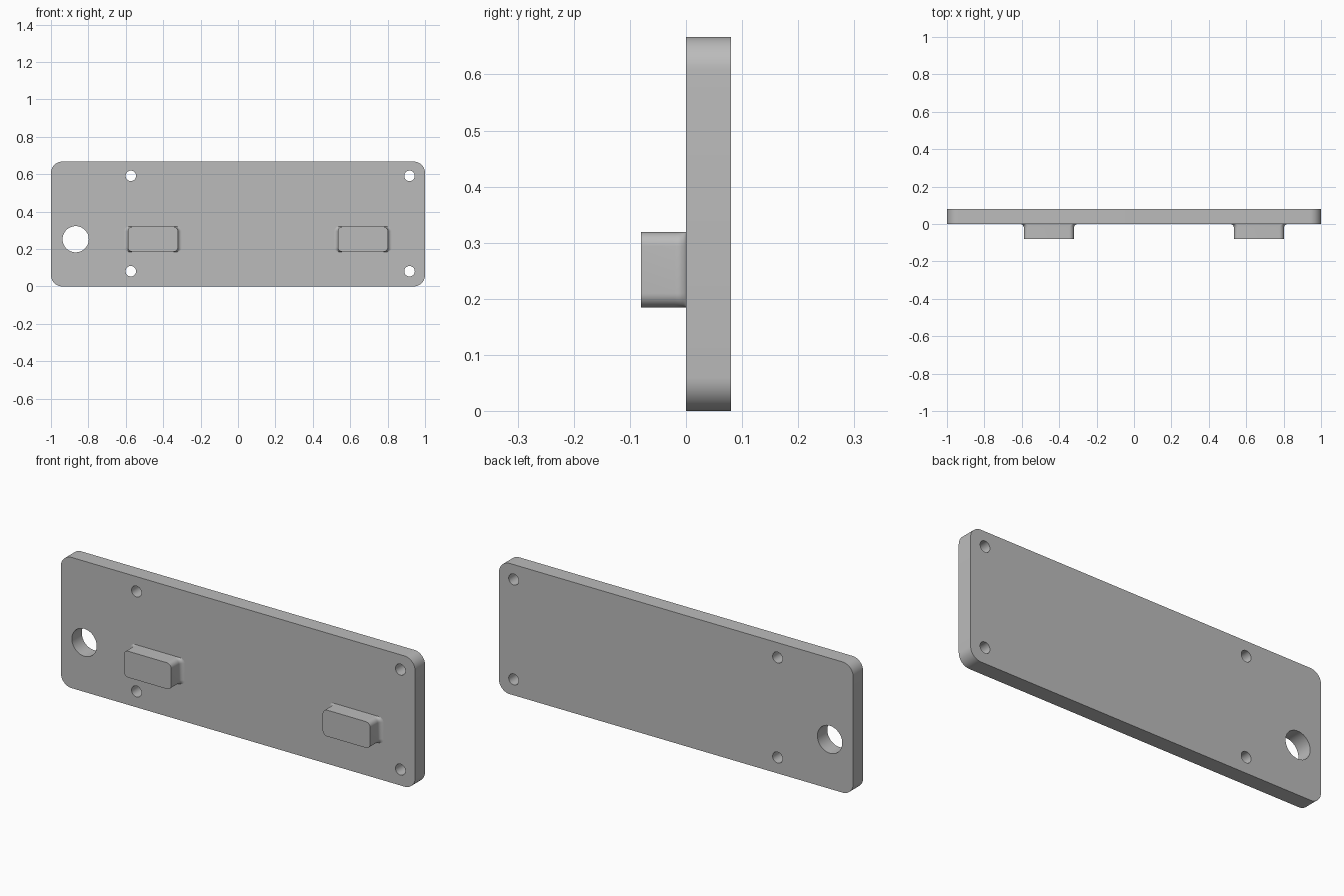
import bpy, bmesh
from math import pi, cos, sin

if "Cube" in bpy.data.objects:
    bpy.data.objects.remove(bpy.data.objects["Cube"])

grey = bpy.data.materials.new("plain grey")
grey.use_nodes = True
COLOUR = (0.5, 0.5, 0.5, 1)
grey.diffuse_color = COLOUR
grey.node_tree.nodes["Principled BSDF"].inputs["Base Color"].default_value = COLOUR


def rounded_rect(cx, cz, half_w, half_h, r, steps=10):
    """Rounded rectangle outline in the XZ plane."""
    points = []
    for i, (sx, sz) in enumerate([(1, 1), (-1, 1), (-1, -1), (1, -1)]):
        for k in range(steps + 1):
            a = (i + k / steps) * pi / 2
            points.append((cx + sx * (half_w - r) + r * cos(a),
                           cz + sz * (half_h - r) + r * sin(a)))
    return points


def loft(name, layers):
    """Skin a solid through (y, outline) layers and cap both ends."""
    bm = bmesh.new()
    rings = [[bm.verts.new((x, y, z)) for x, z in pts] for y, pts in layers]
    n = len(rings[0])
    for a, b in zip(rings, rings[1:]):
        for i in range(n):
            j = (i + 1) % n
            bm.faces.new((a[i], a[j], b[j], b[i]))
    bm.faces.new(rings[0])
    bm.faces.new(rings[-1])
    bmesh.ops.recalc_face_normals(bm, faces=bm.faces)
    mesh = bpy.data.meshes.new(name)
    bm.to_mesh(mesh)
    bm.free()
    mesh.materials.append(grey)
    obj = bpy.data.objects.new(name, mesh)
    bpy.context.collection.objects.link(obj)
    return obj


def smooth(obj):
    bpy.ops.object.select_all(action='DESELECT')
    obj.select_set(True)
    bpy.context.view_layer.objects.active = obj
    bpy.ops.object.shade_smooth_by_angle(angle=pi / 6)


# Mounting plate
H = 0.667
outline = rounded_rect(0, H / 2, 1, H / 2, 0.06)
plate = loft("mounting_plate", [(0, outline), (0.08, outline)])

# Through holes: one large, four small
holes = [("large_hole_cutter", -0.868, 0.252, 0.07)]
holes += [("screw_hole_cutter", x, z, 0.028) for x in (-0.573, 0.917) for z in (0.081, 0.591)]
for name, x, z, r in holes:
    circle = rounded_rect(x, z, r * 1.001, r * 1.001, r, 12)
    cutter = loft(name, [(-0.05, circle), (0.15, circle)])
    cutter.hide_render = True
    cutter.hide_set(True)
    cut = plate.modifiers.new(name, 'BOOLEAN')
    cut.operation = 'DIFFERENCE'
    cut.solver = 'EXACT'
    cut.object = cutter

# Bake the holes so that no cutter remains
bpy.context.view_layer.update()
cut_mesh = bpy.data.meshes.new_from_object(plate.evaluated_get(bpy.context.evaluated_depsgraph_get()))
plate.modifiers.clear()
plate.data = cut_mesh
for obj in [o for o in bpy.data.objects if "_hole_cutter" in o.name]:
    bpy.data.objects.remove(obj)
smooth(plate)

# Locating lugs, filleted into the plate at their short ends
FILLET = 0.02
for name, cx in (("right_lug", -0.455), ("left_lug", 0.668)):
    layers = [(-0.08, 0)]
    for k in range(7):
        a = k / 6 * pi / 2
        layers.append((-FILLET * (1 - sin(a)), FILLET * (1 - cos(a))))
    layers.append((0.01, FILLET))
    smooth(loft(name, [(y, rounded_rect(cx, 0.252, 0.134 + flare, 0.067, 0.025))
                       for y, flare in layers]))
